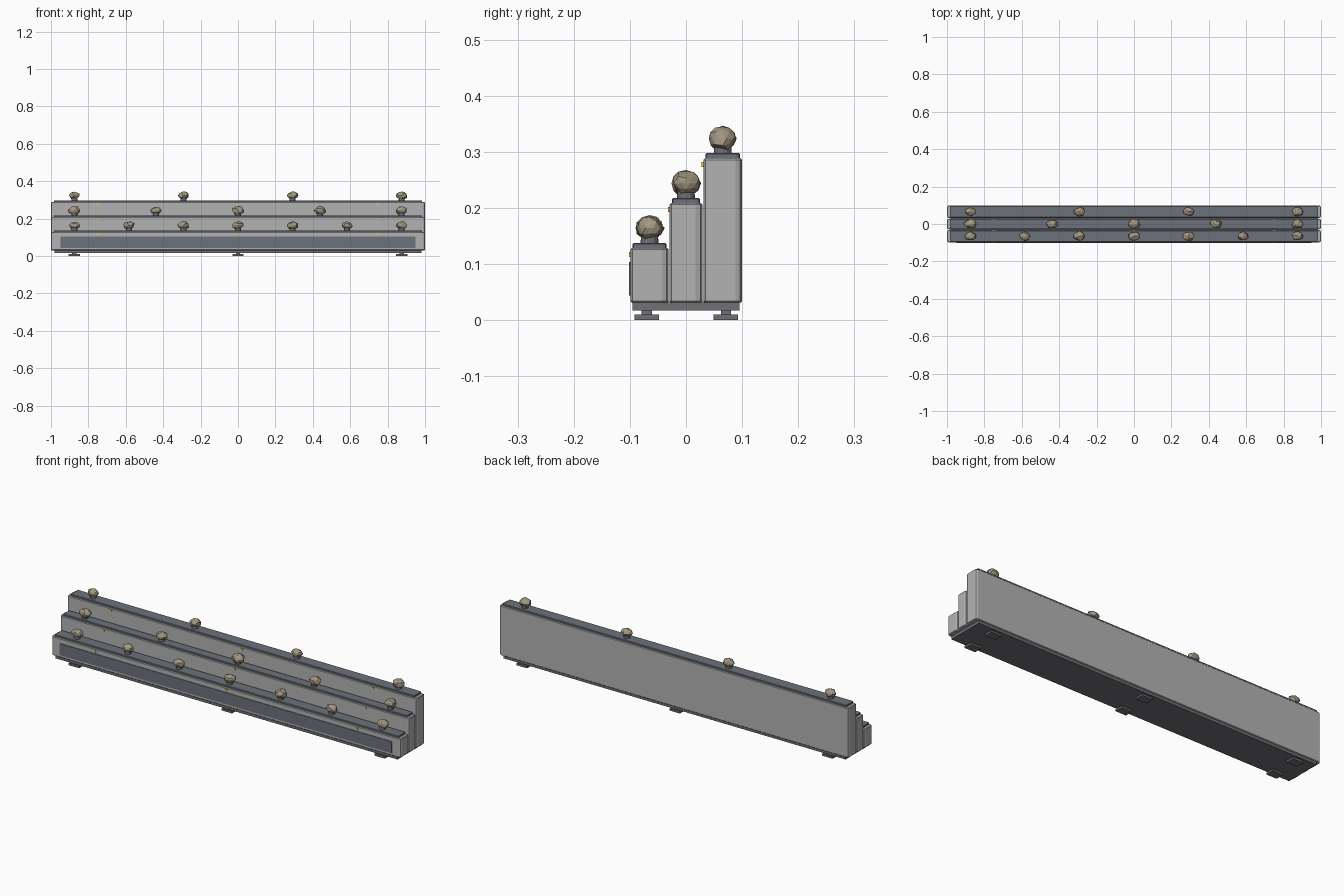
import bpy, bmesh, random
from mathutils import Vector

if "Cube" in bpy.data.objects:
    bpy.data.objects.remove(bpy.data.objects["Cube"])

random.seed(4)


def material(name, rgb):
    m = bpy.data.materials.new(name)
    m.diffuse_color = (*rgb, 1)
    m.use_nodes = True
    m.node_tree.nodes["Principled BSDF"].inputs["Base Color"].default_value = m.diffuse_color
    return m


DARK = material("slate", (0.15, 0.17, 0.20))
METAL = material("dark_metal", (0.16, 0.16, 0.18))
BODY = material("light_grey", (0.45, 0.45, 0.45))
STONE = material("stone", (0.36, 0.31, 0.22))
AMBER = material("amber", (0.9, 0.55, 0.08))


def finish(bm, name, mat):
    bmesh.ops.recalc_face_normals(bm, faces=bm.faces)
    me = bpy.data.meshes.new(name)
    bm.to_mesh(me)
    bm.free()
    ob = bpy.data.objects.new(name, me)
    bpy.context.collection.objects.link(ob)
    me.materials.append(mat)
    return ob


def box(name, x, y, z, mat, corner=0, rim=0):
    """Box from (min, max) ranges; corner bevels upright edges, rim bevels top and bottom."""
    bm = bmesh.new()
    bmesh.ops.create_cube(bm, size=1)
    for v in bm.verts:
        v.co = Vector([(r[0] + r[1]) / 2 + c * (r[1] - r[0]) for c, r in zip(v.co, (x, y, z))])
    if corner:
        up = [e for e in bm.edges if abs(e.verts[0].co.z - e.verts[1].co.z) > 1e-5]
        bmesh.ops.bevel(bm, geom=up, offset=corner, segments=2, profile=0.5, affect='EDGES')
    if rim:
        flat = [e for e in bm.edges if abs(e.verts[0].co.z - e.verts[1].co.z) < 1e-5]
        bmesh.ops.bevel(bm, geom=flat, offset=rim, segments=1, affect='EDGES')
    return finish(bm, name, mat)


def peg(name, x, y, z0, z1):
    bm = bmesh.new()
    bmesh.ops.create_cone(bm, cap_ends=True, segments=12, radius1=0.016, radius2=0.015, depth=z1 - z0)
    bmesh.ops.translate(bm, verts=bm.verts, vec=(x, y, (z0 + z1) / 2))
    finish(bm, name, METAL)


def rock(name, x, y, z):
    # Faceted stone: hull of jittered points, wider along x
    bm = bmesh.new()
    bmesh.ops.create_icosphere(bm, subdivisions=2, radius=1)
    s = random.uniform(0.92, 1.06)
    for v in bm.verts:
        k = s * random.uniform(0.84, 1.08)
        v.co = Vector((x + v.co.x * k * 0.032, y + v.co.y * k * 0.025, z + v.co.z * k * 0.022))
    hull = bmesh.ops.convex_hull(bm, input=bm.verts)
    junk = [g for g in hull["geom_interior"] if isinstance(g, bmesh.types.BMVert)]
    bmesh.ops.delete(bm, geom=junk, context='VERTS')
    hull_faces = {g for g in hull["geom"] if isinstance(g, bmesh.types.BMFace) and g.is_valid}
    old = [f for f in bm.faces if f not in hull_faces]
    bmesh.ops.delete(bm, geom=old, context='FACES')
    finish(bm, name, STONE)


# Tiers: name, y range, top of body, number of rocks
tiers = [("front", (-0.099, -0.031), 0.129, 7),
         ("middle", (-0.029, 0.029), 0.209, 5),
         ("rear", (0.031, 0.100), 0.289, 4)]
for name, (y0, y1), top, count in tiers:
    yc = (y0 + y1) / 2
    box(name + "_tier_body", (-1, 1), (y0, y1), (0.031, top), BODY, 0.012, 0.003)
    box(name + "_tier_cap", (-0.985, 0.985), (y0 + 0.004, y1 - 0.004), (top - 0.002, top + 0.009), DARK, 0.006, 0.002)
    # Rocks on pegs
    for i in range(count):
        x = -0.875 + 1.75 * i / (count - 1)
        peg(f"{name}_peg_{i}", x, yc, top + 0.007, top + 0.026)
        rock(f"{name}_rock_{i}", x, yc, top + 0.035)
    # Indicator lights on the face
    for i, x in enumerate((-0.75, 0, 0.75)):
        box(f"{name}_light_{i}", (x - 0.006, x + 0.006), (y0 - 0.003, y0 + 0.002), (top - 0.016, top - 0.007), AMBER)

# Front inset panel
box("front_panel", (-0.95, 0.95), (-0.102, -0.095), (0.044, 0.104), DARK)

# Base plate and feet
box("base_plate", (-0.98, 0.98), (-0.095, 0.095), (0.017, 0.033), METAL)
for i, x in enumerate((-0.875, 0, 0.875)):
    for side, y in (("front", -0.07), ("rear", 0.071)):
        box(f"{side}_foot_pad_{i}", (x - 0.03, x + 0.03), (y - 0.022, y + 0.022), (0, 0.010), METAL)
        box(f"{side}_foot_stem_{i}", (x - 0.012, x + 0.012), (y - 0.009, y + 0.009), (0.009, 0.019), METAL)
